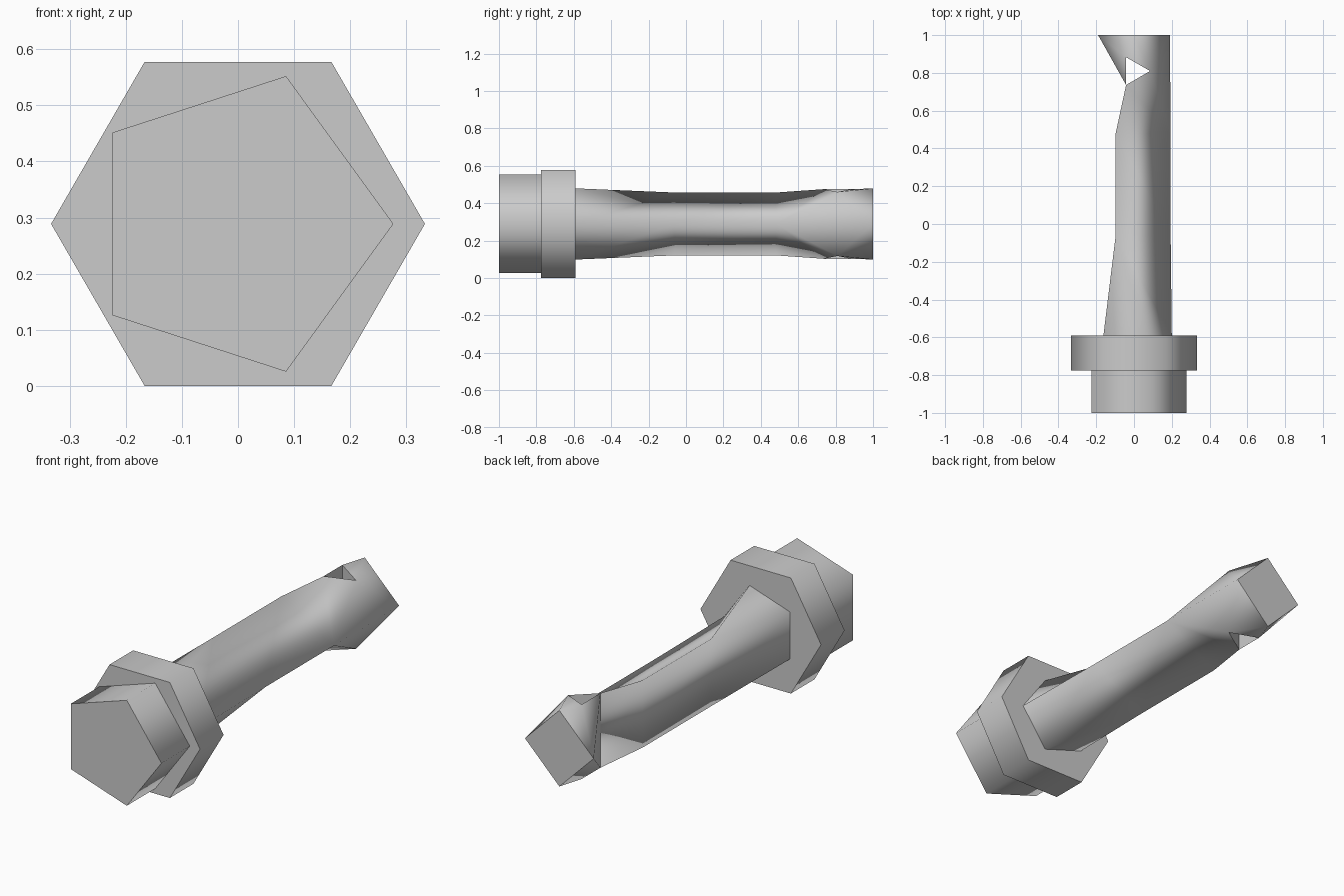
import bpy, bmesh
from math import cos, sin, tau

if "Cube" in bpy.data.objects:
    bpy.data.objects.remove(bpy.data.objects["Cube"])

AXIS_Z = 0.2887  # height of the bolt's long axis


def ring(bm, sides, radius, y):
    """Regular polygon around the y axis, first corner pointing to +x."""
    return [bm.verts.new((radius * cos(tau * i / sides), y,
                          radius * sin(tau * i / sides))) for i in range(sides)]


def finish(bm, name, flat):
    """Smooth sides, flat faces with sharp borders where listed."""
    bmesh.ops.recalc_face_normals(bm, faces=bm.faces)
    for f in bm.faces:
        f.smooth = f not in flat
    for f in flat:
        for e in f.edges:
            e.smooth = False
    mesh = bpy.data.meshes.new(name)
    bm.to_mesh(mesh)
    bm.free()
    obj = bpy.data.objects.new(name, mesh)
    obj.location.z = AXIS_Z
    bpy.context.collection.objects.link(obj)


def prism(name, sides, radius, y0, y1):
    bm = bmesh.new()
    a, b = ring(bm, sides, radius, y0), ring(bm, sides, radius, y1)
    for i in range(sides):
        j = (i + 1) % sides
        bm.faces.new((a[i], a[j], b[j], b[i]))
    finish(bm, name, [bm.faces.new(a), bm.faces.new(b)])


# Head and collar
prism("bolt_head", 5, 0.277, -1.0, -0.776)
prism("collar", 6, 0.3333, -0.776, -0.59)

# Shaft: five-sided root, three-sided middle, four-sided tip
bm = bmesh.new()
root = ring(bm, 5, 0.2, -0.59)
low = ring(bm, 3, 0.194, -0.06)
mid = ring(bm, 3, 0.194, 0.48)
tip = ring(bm, 4, 0.19, 1.0)

# Root narrows to the triangular middle
match = (0, 1, 1, 2, 2)
for i in range(5):
    j = (i + 1) % 5
    corners = [root[i], root[j], low[match[j]]]
    if match[i] != match[j]:
        corners.append(low[match[i]])
    bm.faces.new(corners)
for i in range(3):
    j = (i + 1) % 3
    bm.faces.new((low[i], low[j], mid[j], mid[i]))

# Triangular cross hole near the tip: its rims are on the upper and lower skins
hole_xyz = ((0.085, 0.81, 0.171), (-0.042, 0.883, 0.186), (-0.042, 0.736, 0.186))
rims = []
for s, corner, side in ((1, mid[1], tip[1]), (-1, mid[2], tip[3])):
    b, a, c = rim = [bm.verts.new((x, y, s * z)) for x, y, z in hole_xyz]
    rims.append(rim)
    for tri in ((mid[0], corner, c), (mid[0], c, b), (mid[0], b, tip[0]),
                (b, tip[0], side), (b, side, a), (a, side, tip[2]), (a, tip[2], c)):
        bm.faces.new(tri)

# Notched left side, hole walls and end cap
up, dn = rims
bm.faces.new((mid[1], mid[2], dn[2], up[2]))
bm.faces.new((up[2], dn[2], tip[2]))
flat = [bm.faces.new((up[i], up[(i + 1) % 3], dn[(i + 1) % 3], dn[i])) for i in range(3)]
flat.append(bm.faces.new(tip))
finish(bm, "shaft", flat)
